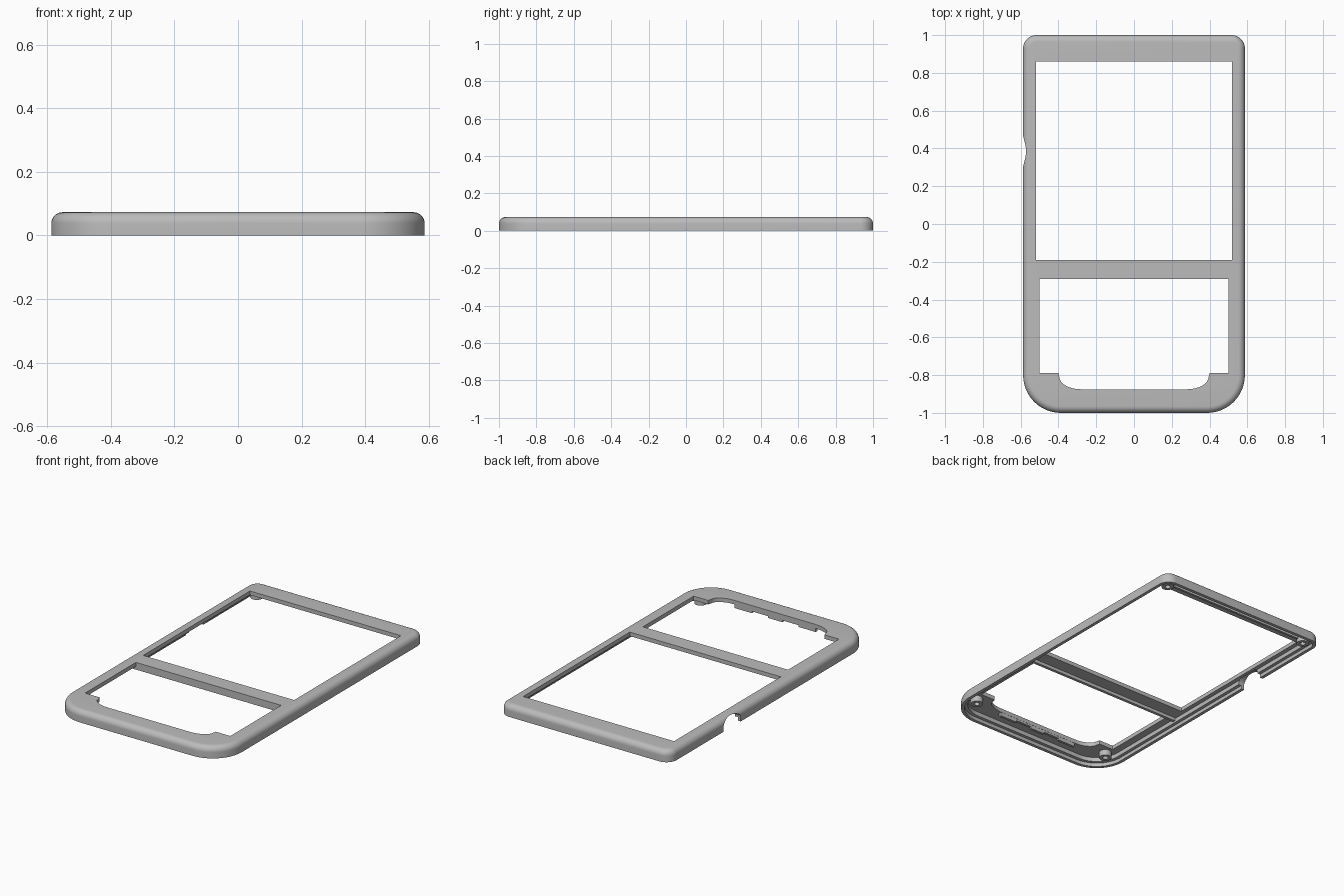
import bpy, bmesh, math

if "Cube" in bpy.data.objects:
    bpy.data.objects.remove(bpy.data.objects["Cube"])

W, L, H = 0.587, 1.0, 0.073      # half width, half length, height
R_TOP, R_BOT, FILLET = 0.07, 0.2, 0.035

grey = bpy.data.materials.new("plain grey")
grey.diffuse_color = (0.5, 0.5, 0.5, 1)
grey.use_nodes = True
grey.node_tree.nodes["Principled BSDF"].inputs["Base Color"].default_value = grey.diffuse_color


def finish(name, bm):
    bmesh.ops.recalc_face_normals(bm, faces=bm.faces)
    me = bpy.data.meshes.new(name)
    bm.to_mesh(me)
    bm.free()
    ob = bpy.data.objects.new(name, me)
    bpy.context.collection.objects.link(ob)
    me.materials.append(grey)
    return ob


def loft(name, rings, closed=False):
    """Skin a list of equal-length point rings; cap the ends unless closed."""
    bm = bmesh.new()
    vs = [[bm.verts.new(p) for p in ring] for ring in rings]
    n = len(vs[0])
    pairs = list(zip(vs, vs[1:])) + ([(vs[-1], vs[0])] if closed else [])
    for a, b in pairs:
        for i in range(n):
            j = (i + 1) % n
            bm.faces.new((a[i], a[j], b[j], b[i]))
    if not closed:
        bm.faces.new(vs[0])
        bm.faces.new(vs[-1])
    return finish(name, bm)


def outline(inset, z, seg=14):
    """Rounded body outline, larger radius at the -y end."""
    pts = []
    for sx, sy, start in ((1, 1, 0), (-1, 1, 90), (-1, -1, 180), (1, -1, 270)):
        r = R_TOP if sy > 0 else R_BOT
        for k in range(seg + 1):
            a = math.radians(start + 90 * k / seg)
            pts.append((sx * (W - r) + (r - inset) * math.cos(a),
                        sy * (L - r) + (r - inset) * math.sin(a), z))
    return pts


def prism(name, pts, z0, z1):
    return loft(name, [[(x, y, z) for x, y in pts] for z in (z0, z1)])


def box(name, x0, x1, y0, y1, z0, z1):
    return prism(name, [(x0, y0), (x1, y0), (x1, y1), (x0, y1)], z0, z1)


def cut(ob, cutter):
    m = ob.modifiers.new("cut", 'BOOLEAN')
    m.operation, m.solver, m.object = 'DIFFERENCE', 'EXACT', cutter
    bpy.context.view_layer.objects.active = ob
    bpy.ops.object.modifier_apply(modifier=m.name)
    bpy.data.objects.remove(cutter, do_unlink=True)


def smooth(ob):
    bpy.ops.object.select_all(action='DESELECT')
    ob.select_set(True)
    bpy.context.view_layer.objects.active = ob
    bpy.ops.object.shade_smooth_by_angle(angle=math.radians(30))


# Shell body with a rounded upper edge
rings = [outline(0, 0)]
for k in range(9):
    a = math.radians(90 * k / 8)
    rings.append(outline(FILLET * (1 - math.cos(a)), H - FILLET + FILLET * math.sin(a)))
shell = loft("front_shell", rings)

# Stepped hollow underneath
cut(shell, loft("cavity_cutter", [outline(0.02, -0.01), outline(0.02, 0.022),
                                  outline(0.04, 0.022), outline(0.04, 0.048)]))

# Screen window
cut(shell, box("screen_cutter", -0.52, 0.52, -0.19, 0.86, -0.1, 0.2))

# Keypad window with the narrower rounded lower part
half = [(0.5, -0.29), (0.5, -0.79), (0.4, -0.79)]
for k in range(9):
    a = math.radians(90 * k / 8)
    half.append((0.28 + 0.115 * math.cos(a), -0.81 - 0.065 * math.sin(a)))
cut(shell, prism("keypad_cutter", half + [(-x, y) for x, y in reversed(half)], -0.1, 0.2))

# Arched side key opening in the left wall
arch = [(0.30, -0.01)]
for k in range(17):
    a = math.pi * k / 16
    arch.append((0.385 - 0.085 * math.cos(a), 0.03 + 0.037 * math.sin(a)))
arch.append((0.47, -0.01))
cut(shell, loft("side_key_cutter", [[(x, y, z) for y, z in arch] for x in (-0.7, -0.54)]))
smooth(shell)

# Screw bosses in the corners
for sx, side in ((-1, "left"), (1, "right")):
    for cx, cy, end in ((0.515, 0.92, "back"), (0.49, -0.845, "front")):
        def circle(r, z):
            return [(sx * cx + r * math.cos(math.tau * i / 24),
                     cy + r * math.sin(math.tau * i / 24), z) for i in range(24)]
        smooth(loft(f"screw_boss_{side}_{end}",
                    [circle(0.036, 0.012), circle(0.036, 0.058),
                     circle(0.016, 0.058), circle(0.016, 0.012)], closed=True))

# Stiffening ribs under the face
box("divider_rib", -0.54, 0.54, -0.29, -0.272, 0.028, 0.06)
box("back_rib", -0.47, 0.47, 0.918, 0.932, 0.025, 0.06)
for i, (x0, x1, z) in enumerate(((-0.28, -0.16, 0.025), (-0.16, -0.05, 0.036),
                                 (-0.05, 0.05, 0.025), (0.05, 0.16, 0.036),
                                 (0.16, 0.28, 0.025))):
    box(f"front_rib_{i + 1}", x0, x1, -0.892, -0.876, z, 0.06)
